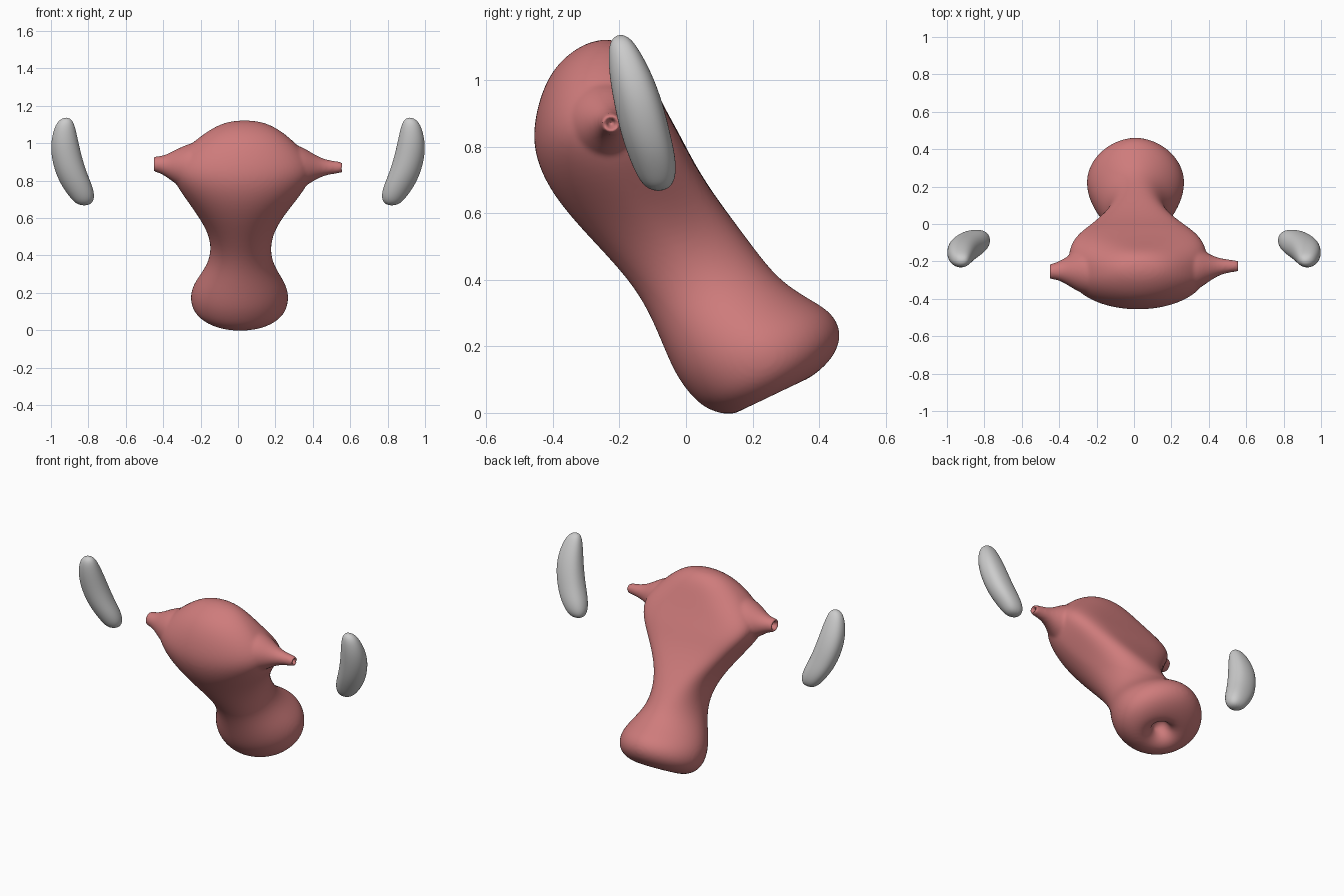
import bpy, bmesh
from math import sin, cos, pi
from mathutils import Vector as V

red = bpy.data.materials.new("tissue")
red.diffuse_color = (0.62, 0.2, 0.2, 1)


def spow(v, e):
    return abs(v) ** e * (1 if v >= 0 else -1)


def loft(name, rings, start, end, n=32):
    """Skin oval rings (centre, half axis a, half axis b, squareness of the +b half)."""
    bm = bmesh.new()
    loops = []
    for c, a, b, e in rings:
        loop = []
        for i in range(n):
            u, v = cos(2 * pi * i / n), sin(2 * pi * i / n)
            k = e if v > 1e-6 else 1
            loop.append(bm.verts.new(c + a * spow(u, k) + b * spow(v, k)))
        loops.append(loop)
    for p, q in zip(loops, loops[1:]):
        for i in range(n):
            j = (i + 1) % n
            bm.faces.new((p[i], p[j], q[j], q[i]))
    for loop, tip in ((loops[0], start), (loops[-1], end)):
        t = bm.verts.new(tip)
        for i in range(n):
            bm.faces.new((t, loop[i], loop[(i + 1) % n]))
    bmesh.ops.recalc_face_normals(bm, faces=bm.faces)
    me = bpy.data.meshes.new(name)
    bm.to_mesh(me)
    bm.free()
    ob = bpy.data.objects.new(name, me)
    bpy.context.collection.objects.link(ob)
    sub = ob.modifiers.new("smooth", 'SUBSURF')
    sub.levels = sub.render_levels = 2
    for f in me.polygons:
        f.use_smooth = True
    return ob


# main body: centre x, front y, front z, back y, back z, half width, back squareness
body_rows = [
    (.035, -.31, 1.108, -.19, 1.117, .105, 1), (.035, -.385, 1.055, -.145, 1.08, .195, .9),
    (.03, -.435, .97, -.105, 1.00, .295, .75), (.02, -.463, .85, -.06, .91, .385, .55),
    (.02, -.452, .76, -.015, .83, .365, .45), (.02, -.41, .67, .025, .75, .305, .47),
    (.015, -.34, .58, .082, .66, .235, .58), (.015, -.25, .485, .145, .575, .178, .75),
    (.015, -.165, .39, .212, .485, .157, .95), (.013, -.11, .30, .28, .40, .175, 1.05),
    (.01, -.065, .19, .365, .345, .23, 1.08), (.008, -.03, .11, .44, .305, .262, 1.08),
    (.008, .015, .05, .472, .24, .263, 1.08), (.01, .06, .01, .448, .17, .235, 1.05),
    (.012, .13, -.01, .39, .115, .17, 1), (.012, .18, .01, .33, .082, .10, 1),
    (.012, .205, .06, .29, .105, .055, 1), (.012, .19, .11, .27, .15, .04, 1)]
rings = [(V((cx, (fy + by) / 2, (fz + bz) / 2)), V((w, 0, 0)),
          V((0, (by - fy) / 2, (bz - fz) / 2)), e) for cx, fy, fz, by, bz, w, e in body_rows]
body = loft("body", rings, V((.035, -.25, 1.123)), V((.012, .22, .14)))


# side horns: x, centre y, centre z, radius; the last rows turn inward as an open end
def horn(name, rows):
    r = [(V((x, y, z)), V((0, k, 0)), V((0, 0, k)), 1) for x, y, z, k in rows]
    return loft(name, r, V(rows[0][:3]), V(rows[-1][:3]), 16)


horns = [
    horn("left_horn", [(-.2, -.25, .87, .15), (-.29, -.25, .87, .12), (-.35, -.25, .875, .082),
                       (-.39, -.25, .88, .057), (-.43, -.253, .887, .043), (-.452, -.255, .887, .041),
                       (-.458, -.255, .887, .035), (-.448, -.255, .887, .025), (-.41, -.255, .887, .02)]),
    horn("right_horn", [(.22, -.24, .87, .15), (.33, -.24, .87, .12), (.39, -.235, .87, .083),
                        (.44, -.23, .87, .053), (.49, -.225, .87, .038), (.557, -.225, .87, .030),
                        (.566, -.225, .87, .025), (.557, -.225, .87, .017), (.52, -.225, .87, .012)])]

# fuse body and horns into one smooth skin
bpy.ops.object.select_all(action='DESELECT')
for ob in [body] + horns:
    ob.select_set(True)
bpy.context.view_layer.objects.active = body
bpy.ops.object.convert(target='MESH')
bpy.ops.object.join()
rm = body.modifiers.new("fuse", 'REMESH')
rm.mode, rm.voxel_size, rm.use_smooth_shade = 'VOXEL', .009, True
sm = body.modifiers.new("relax", 'SMOOTH')
sm.factor, sm.iterations = .5, 8
body.data.materials.clear()
body.data.materials.append(red)

# bean-shaped side glands: centre x, y, z, half width x, half depth y
bean_rows = [(.92, -.195, 1.128, .03, .025), (.925, -.19, 1.10, .052, .045),
             (.928, -.167, 1.02, .073, .066), (.918, -.143, .93, .083, .075),
             (.892, -.122, .84, .085, .076), (.86, -.102, .77, .084, .072),
             (.832, -.088, .71, .068, .06), (.824, -.084, .676, .044, .038)]
for side, s in (("left", -1), ("right", 1)):
    loft(side + "_gland",
         [(V((s * x, y, z)), V((a, 0, 0)), V((0, b, 0)), .85)
          for x, y, z, a, b in bean_rows],
         V((s * .918, -.197, 1.138)), V((s * .822, -.083, .664)), 16)
